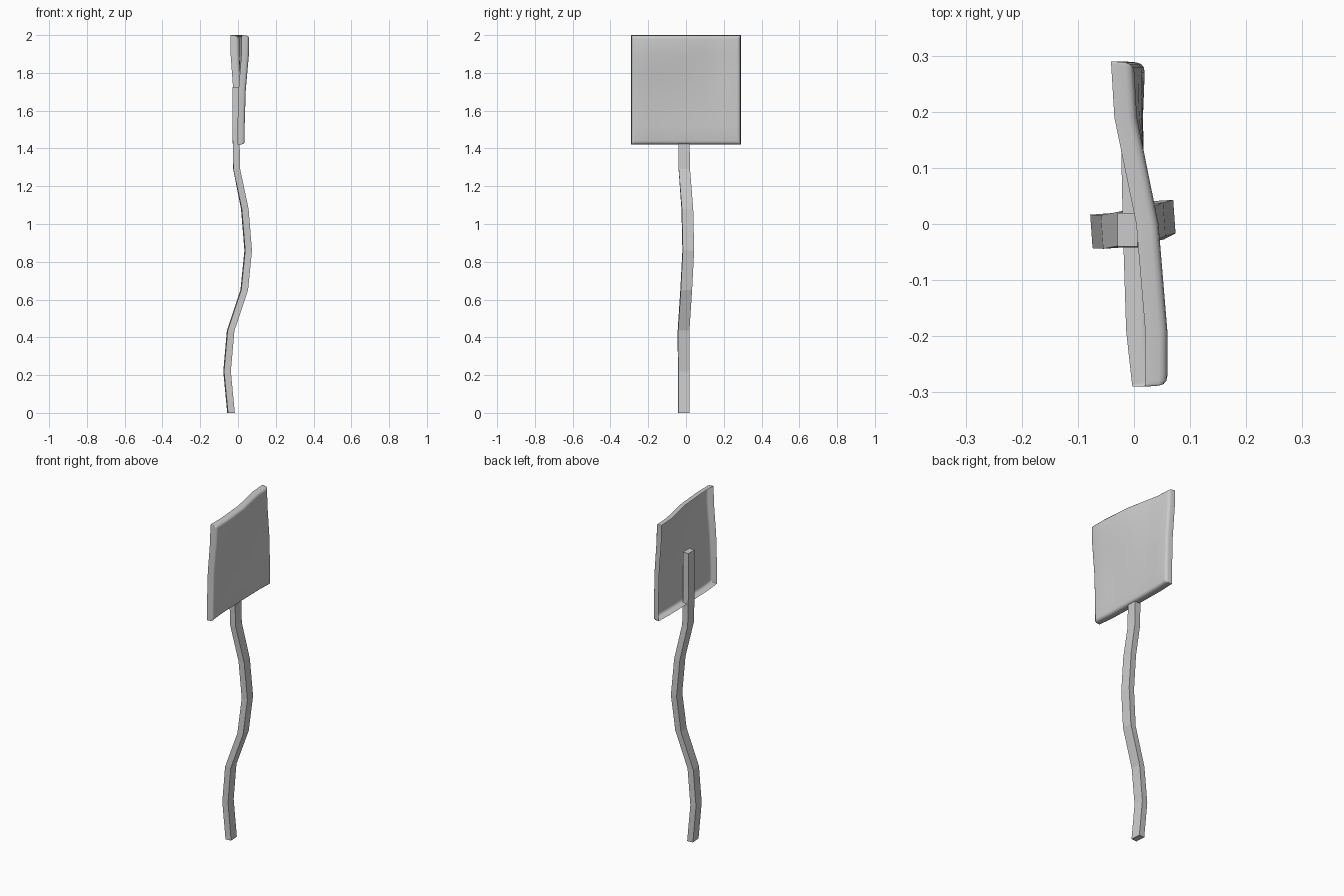
import bpy, bmesh
from math import sin, cos, radians

if "Cube" in bpy.data.objects:
    bpy.data.objects.remove(bpy.data.objects["Cube"])


def interp(pts, v):
    # piecewise-linear lookup
    if v <= pts[0][0]:
        return pts[0][1]
    for (a, fa), (b, fb) in zip(pts, pts[1:]):
        if v <= b:
            return fa + (fb - fa) * (v - a) / (b - a)
    return pts[-1][1]


def finish(bm, name, angle=None):
    mesh = bpy.data.meshes.new(name)
    bm.to_mesh(mesh)
    bm.free()
    obj = bpy.data.objects.new(name, mesh)
    bpy.context.collection.objects.link(obj)
    if angle:
        bpy.context.view_layer.objects.active = obj
        obj.select_set(True)
        bpy.ops.object.shade_smooth_by_angle(angle=radians(angle))
        obj.select_set(False)
    return obj


# Crooked post: centre x, centre y, z, twist in degrees
path = [(-0.037, -0.012, 0, 4), (-0.058, -0.012, 0.22, 4), (-0.039, -0.013, 0.435, 4),
        (0.033, 0.001, 0.65, 4), (0.054, 0.012, 0.86, 4), (0.036, 0.007, 1.08, 4),
        (-0.007, -0.009, 1.29, 1), (-0.011, -0.012, 1.5, 0), (-0.0115, -0.01, 1.725, 0)]
bm = bmesh.new()
rings = []
for cx, cy, z, deg in path:
    c, s = cos(radians(deg)), sin(radians(deg))
    rings.append([bm.verts.new((cx + px * c - py * s, cy + px * s + py * c, z))
                  for px, py in ((-.018, -.03), (.018, -.03), (.018, .03), (-.018, .03))])
for a, b in zip(rings, rings[1:]):
    for i in range(4):
        j = (i + 1) % 4
        bm.faces.new((a[i], a[j], b[j], b[i]))
bm.faces.new(rings[0][::-1])
bm.faces.new(rings[-1])
finish(bm, "post")

# Warped sign panel: open-backed shell with rounded front edges
H = 0.29
rim = [(0, 0), (0.002, 0.025), (0.005, 0.033), (0.011, 0.038), (0.02, 0.04)]
bottom = [(-.29, -.003), (-.19, -.014), (0, -.02), (.19, -.024), (.29, -.02)]
top = [(-.29, .02), (-.19, .02), (0, .004), (.19, -.035), (.29, -.041)]
lean = [(-.29, 0), (-.19, 0.02), (0, .25), (.19, .92), (.29, 1)]
side = [(-H + o, d) for o, d in rim]
line = side + [(v, .04) for v in (-.19, -.095, 0, .095, .19)] + [(-v, d) for v, d in side[::-1]]
bm = bmesh.new()
grid = []
for w, dw in line:
    t = interp(lean, w)
    grid.append([bm.verts.new((interp(bottom, y) * (1 - t) + interp(top, y) * t + min(dw, dy),
                               y, 1.71 + w)) for y, dy in line])
for r0, r1 in zip(grid, grid[1:]):
    for i in range(len(line) - 1):
        bm.faces.new((r0[i], r0[i + 1], r1[i + 1], r1[i]))
finish(bm, "sign_panel", 50)
